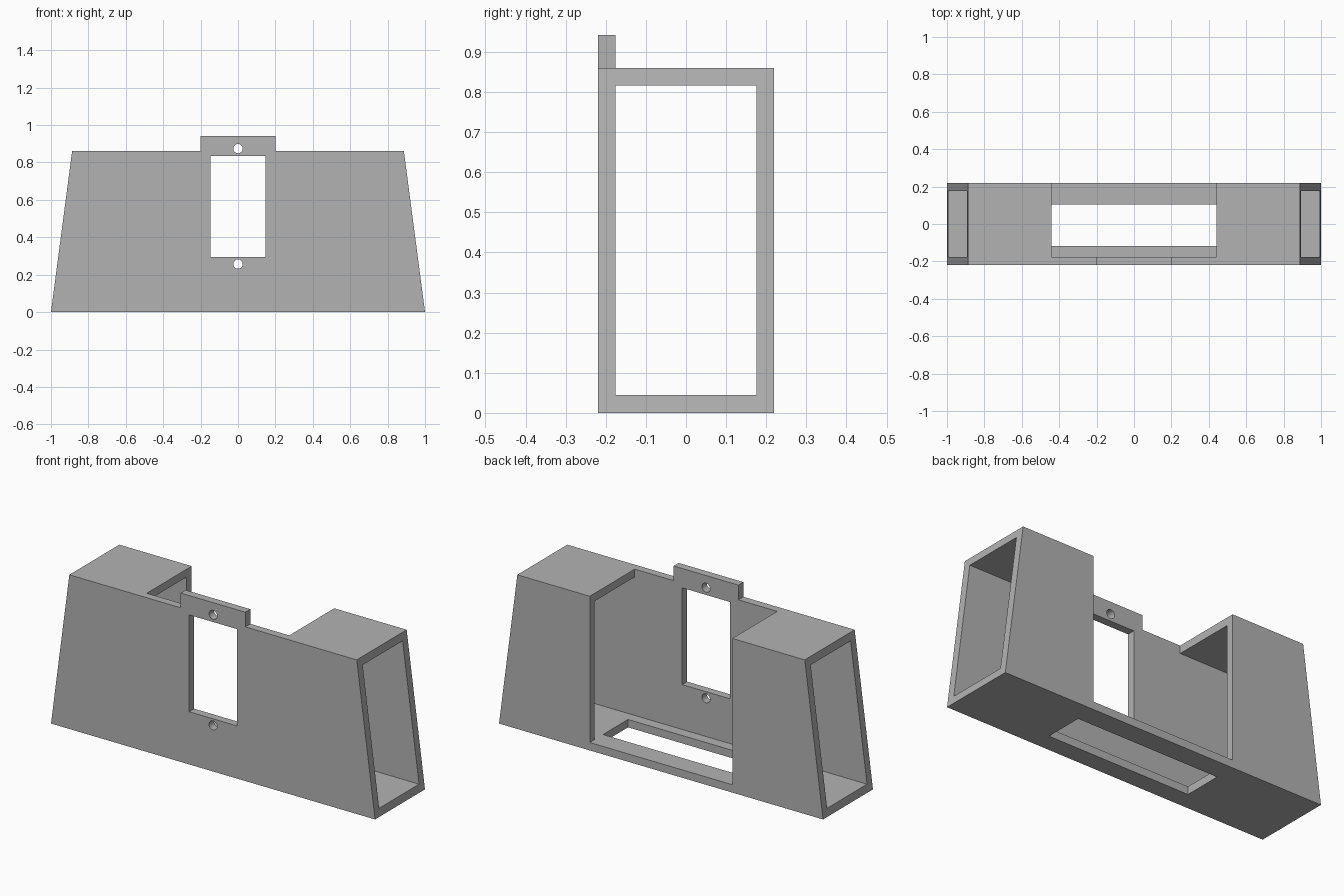
import bpy
import bmesh
import math
from mathutils import Matrix, Vector

cube = bpy.data.objects.get("Cube")
if cube:
    bpy.data.objects.remove(cube, do_unlink=True)

HALF_DEPTH = 0.22
WALL = 0.044
HEIGHT = 0.86
INNER = HALF_DEPTH - WALL

grey = bpy.data.materials.new("plain grey")
grey.use_nodes = True
colour = (0.45, 0.45, 0.45, 1)
grey.diffuse_color = colour
grey.node_tree.nodes["Principled BSDF"].inputs["Base Color"].default_value = colour


def finish(bm, name):
    bmesh.ops.recalc_face_normals(bm, faces=bm.faces)
    mesh = bpy.data.meshes.new(name)
    bm.to_mesh(mesh)
    bm.free()
    mesh.materials.append(grey)
    obj = bpy.data.objects.new(name, mesh)
    bpy.context.collection.objects.link(obj)
    return obj


def box(name, low, high):
    low, high = Vector(low), Vector(high)
    bm = bmesh.new()
    placing = Matrix.Translation((low + high) / 2) @ Matrix.Diagonal((high - low).to_4d())
    bmesh.ops.create_cube(bm, size=1, matrix=placing)
    return finish(bm, name)


def bolt_hole(name, z):
    bm = bmesh.new()
    placing = Matrix.Translation((0, -HALF_DEPTH, z)) @ Matrix.Rotation(math.pi / 2, 4, "X")
    bmesh.ops.create_cone(bm, cap_ends=True, segments=32, radius1=0.025,
                          radius2=0.025, depth=0.2, matrix=placing)
    return finish(bm, name)


def cut(body, cutter):
    mod = body.modifiers.new(cutter.name, "BOOLEAN")
    mod.operation = "DIFFERENCE"
    mod.solver = "EXACT"
    mod.object = cutter
    bpy.context.view_layer.objects.active = body
    bpy.ops.object.modifier_apply(modifier=mod.name)
    bpy.data.objects.remove(cutter, do_unlink=True)


# Housing: mirrored tapered outline with the mounting tab, extruded front to back
right_side = [(1, 0), (0.887, HEIGHT), (0.2, HEIGHT), (0.2, 0.942)]
outline = right_side + [(-x, z) for x, z in reversed(right_side)]
bm = bmesh.new()
face = bm.faces.new([bm.verts.new((x, -HALF_DEPTH, z)) for x, z in outline])
extruded = bmesh.ops.extrude_face_region(bm, geom=[face])["geom"]
bmesh.ops.translate(bm, vec=(0, 2 * HALF_DEPTH, 0),
                    verts=[v for v in extruded if isinstance(v, bmesh.types.BMVert)])
housing = finish(bm, "housing")

# Hollow from end to end, then the bay open to the back and top
cut(housing, box("tunnel", (-2, -INNER, WALL), (2, INNER, HEIGHT - WALL)))
cut(housing, box("rear_bay", (-0.44, -INNER, WALL), (0.44, 1, 2)))

# Floor slot, front window and bolt holes
cut(housing, box("floor_slot", (-0.44, -0.117, -0.1), (0.44, 0.103, 0.1)))
cut(housing, box("front_window", (-0.147, -0.3, 0.294), (0.147, -0.1, 0.834)))
for name, z in (("upper_bolt_hole", 0.874), ("lower_bolt_hole", 0.257)):
    cut(housing, bolt_hole(name, z))

bpy.ops.object.select_all(action="DESELECT")
housing.select_set(True)
bpy.context.view_layer.objects.active = housing
bpy.ops.object.shade_smooth_by_angle(angle=math.radians(30))
